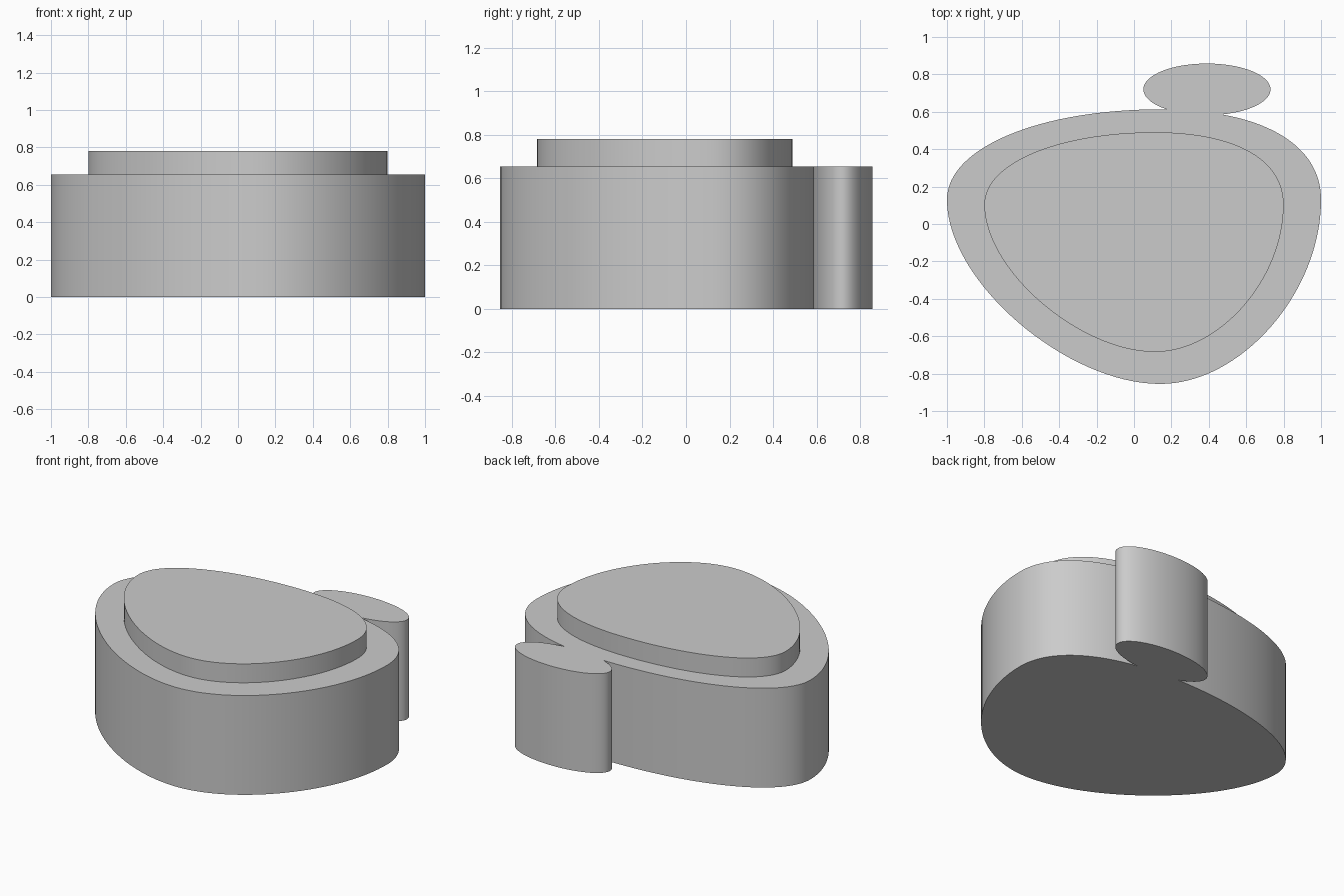
import bpy
import bmesh
import math
from mathutils import Vector
from mathutils.geometry import interpolate_bezier

if "Cube" in bpy.data.objects:
    bpy.data.objects.remove(bpy.data.objects["Cube"], do_unlink=True)

GREY = (0.6, 0.6, 0.6, 1.0)
BASE_TOP, LID_TOP = 0.655, 0.78

grey = bpy.data.materials.new("plain_grey")
grey.use_nodes = True
grey.diffuse_color = GREY
grey.node_tree.nodes["Principled BSDF"].inputs["Base Color"].default_value = GREY


def prism(name, outline, bottom, top):
    """Extrude a counter-clockwise outline into a closed solid."""
    bm = bmesh.new()
    face = bm.faces.new([bm.verts.new((x, y, bottom)) for x, y in outline])
    result = bmesh.ops.extrude_face_region(bm, geom=[face], use_keep_orig=True)
    raised = [v for v in result["geom"] if isinstance(v, bmesh.types.BMVert)]
    bmesh.ops.translate(bm, verts=raised, vec=(0, 0, top - bottom))
    bmesh.ops.recalc_face_normals(bm, faces=bm.faces[:])
    mesh = bpy.data.meshes.new(name)
    bm.to_mesh(mesh)
    bm.free()
    mesh.materials.append(grey)
    obj = bpy.data.objects.new(name, mesh)
    bpy.context.collection.objects.link(obj)
    return obj


def activate(obj):
    bpy.ops.object.select_all(action="DESELECT")
    obj.select_set(True)
    bpy.context.view_layer.objects.active = obj


def smooth(obj):
    activate(obj)
    bpy.ops.object.shade_smooth_by_angle(angle=math.radians(30))


# Rounded triangular outline: four extreme points joined by curves
left, front = Vector((-1, 0.13)), Vector((0.14, -0.855))
right, back = Vector((1, 0.13)), Vector((0.14, 0.613))
segments = [
    (left, Vector((-1, -0.31)), Vector((-0.36, -0.855)), front),
    (front, Vector((0.57, -0.855)), Vector((1, -0.37)), right),
    (right, Vector((1, 0.43)), Vector((0.68, 0.613)), back),
    (back, Vector((-0.5, 0.613)), Vector((-1, 0.41)), left),
]
outline = [p.to_2d() for s in segments for p in interpolate_bezier(*s, 33)[:-1]]

# Oval tab at the back
oval = [(0.39 + 0.34 * math.cos(a), 0.72 + 0.138 * math.sin(a))
        for a in (math.tau * i / 72 for i in range(72))]

# Base, with the tab merged into it
base = prism("base_with_tab", outline, 0, BASE_TOP)
tab = prism("tab_helper", oval, 0, BASE_TOP)
tab.hide_render = True
union = base.modifiers.new("merge_tab", "BOOLEAN")
union.operation = "UNION"
union.solver = "EXACT"
union.object = tab
activate(base)
bpy.ops.object.modifier_apply(modifier=union.name)
bpy.data.objects.remove(tab, do_unlink=True)
smooth(base)

# Raised top, the same outline at a smaller scale
smooth(prism("raised_top", [p * 0.8 for p in outline], BASE_TOP, LID_TOP))
